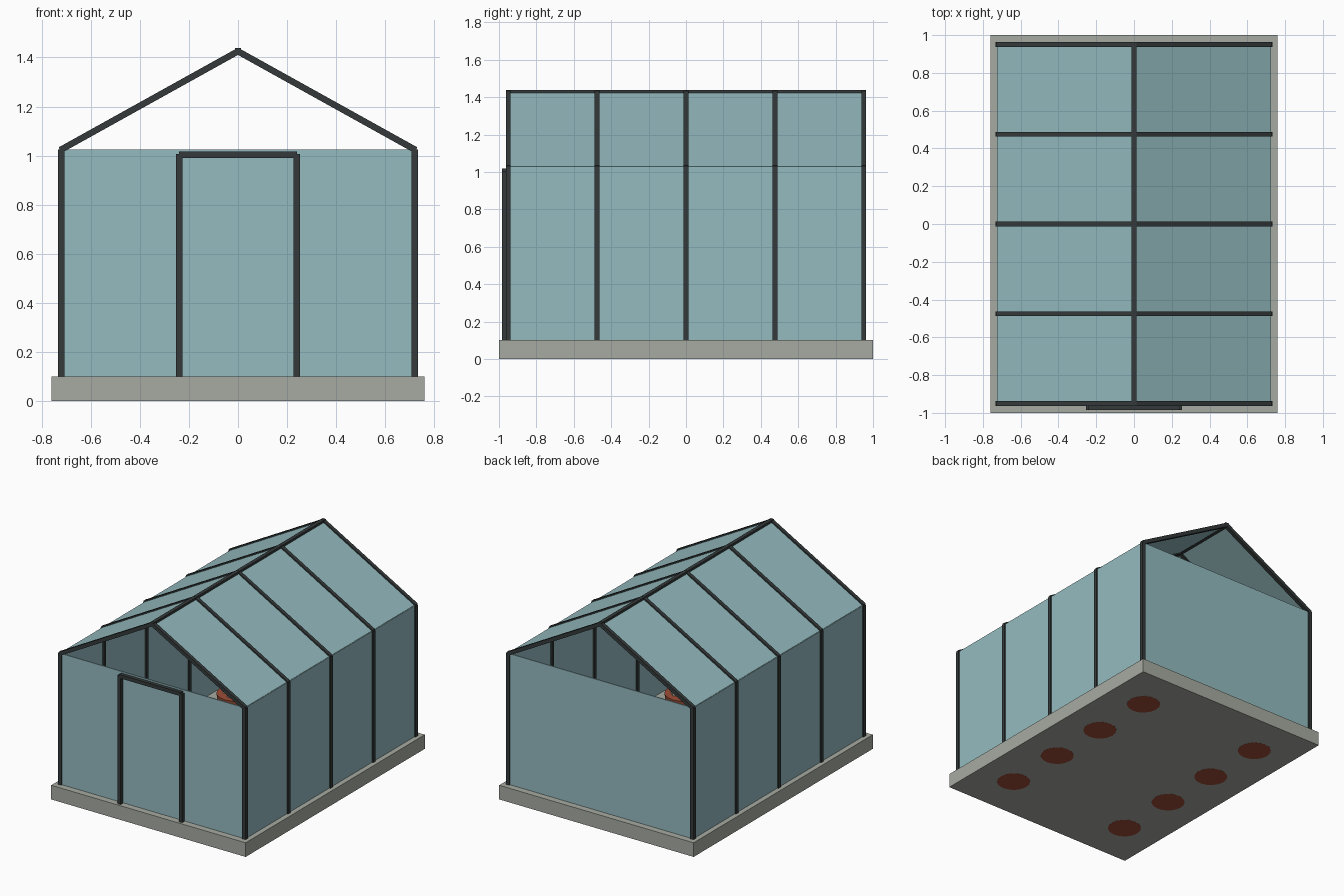
import bpy, math, random
from mathutils import Vector, Matrix

random.seed(4)
cube = bpy.data.objects.get("Cube")
if cube:
    bpy.data.objects.remove(cube, do_unlink=True)


def material(name, colour):
    m = bpy.data.materials.new(name)
    m.use_nodes = True
    m.diffuse_color = (*colour, 1)
    m.node_tree.nodes["Principled BSDF"].inputs["Base Color"].default_value = (*colour, 1)
    return m


GLASS = material("pale teal glass", (0.30, 0.50, 0.53))
FRAME = material("dark frame", (0.035, 0.042, 0.042))
STONE = material("grey stone", (0.39, 0.41, 0.36))
CLAY = material("terracotta", (0.34, 0.077, 0.038))
LEAF = material("pale leaf", (0.42, 0.39, 0.33))


def box(name, centre, size, mat):
    bpy.ops.mesh.primitive_cube_add(size=1, location=centre)
    ob = bpy.context.object
    ob.name = name
    ob.scale = size
    bpy.ops.object.transform_apply(location=False, rotation=False)
    ob.data.materials.append(mat)
    return ob


def cone(name, base, r1, r2, height, sides, mat, lean=(0, 0, 1)):
    axis = Vector(lean).normalized()
    bpy.ops.mesh.primitive_cone_add(vertices=sides, radius1=r1, radius2=r2, depth=height,
                                    location=Vector(base) + axis * height / 2,
                                    rotation=axis.to_track_quat('Z', 'Y').to_euler())
    ob = bpy.context.object
    ob.name = name
    ob.data.materials.append(mat)
    return ob


HALF_W, HALF_L = 0.72, 0.95     # wall lines
FLOOR, EAVE, RIDGE = 0.1, 1.025, 1.425
BAR = 0.026
WALL_H = EAVE - FLOOR
MID = (EAVE + FLOOR) / 2
PITCH = math.atan2(RIDGE - EAVE, HALF_W)
SLOPE = math.hypot(RIDGE - EAVE, HALF_W)

# Base slab
box("base_slab", (0, 0, FLOOR / 2), (1.52, 2, FLOOR), STONE)

# Glass walls, open above at both gables
for s, end in ((-1, "front"), (1, "back")):
    box(end + "_glass", (0, s * HALF_L, MID), (2 * HALF_W, 0.008, WALL_H), GLASS)


def sloped(name, side, y, width, thick, mat):
    ob = box(name, (side * HALF_W / 2, y, (EAVE + RIDGE) / 2), (SLOPE, width, thick), mat)
    ob.rotation_euler.y = side * PITCH
    return ob


# Side walls, roof panes, posts and rafters
for s, side in ((-1, "right"), (1, "left")):
    box(side + "_glass", (s * HALF_W, 0, MID), (0.008, 2 * HALF_L, WALL_H), GLASS)
    sloped(side + "_roof_glass", s, 0, 2 * HALF_L, 0.008, GLASS)
    for i in range(5):
        y = -HALF_L + i * HALF_L / 2
        box(f"{side}_post_{i + 1}", (s * HALF_W, y, MID), (BAR, BAR, WALL_H), FRAME)
        rafter = sloped(f"{side}_rafter_{i + 1}", s, y, BAR, BAR, FRAME)
        rafter.scale.x = 1.012

# Ridge beam
box("ridge_beam", (0, 0, RIDGE), (BAR, 2 * HALF_L + BAR, BAR), FRAME)

# Door frame
DOOR_Y = -HALF_L - 0.022
for s, side in ((-1, "right"), (1, "left")):
    box(side + "_door_post", (s * 0.24, DOOR_Y, 0.553), (BAR, BAR, 0.906), FRAME)
box("door_lintel", (0, DOOR_Y, 1.004), (0.48, BAR, 0.026), FRAME)

# Two rows of potted plants
for x in (-0.48, 0.48):
    for y in (-0.67, -0.22, 0.22, 0.67):
        cone("plant_pot", (x, y, -0.0005), 0.11, 0.13, 0.19, 16, CLAY)
        for k in range(7):
            a = 2 * math.pi * k / 7 + random.random() * 0.4
            d = Vector((math.cos(a), math.sin(a), 0))
            cone("plant_leaf", Vector((x, y, 0.18)) + d * 0.06, 0.03, 0, 0.13, 5, LEAF,
                 d * 0.35 + Vector((0, 0, 1)))
